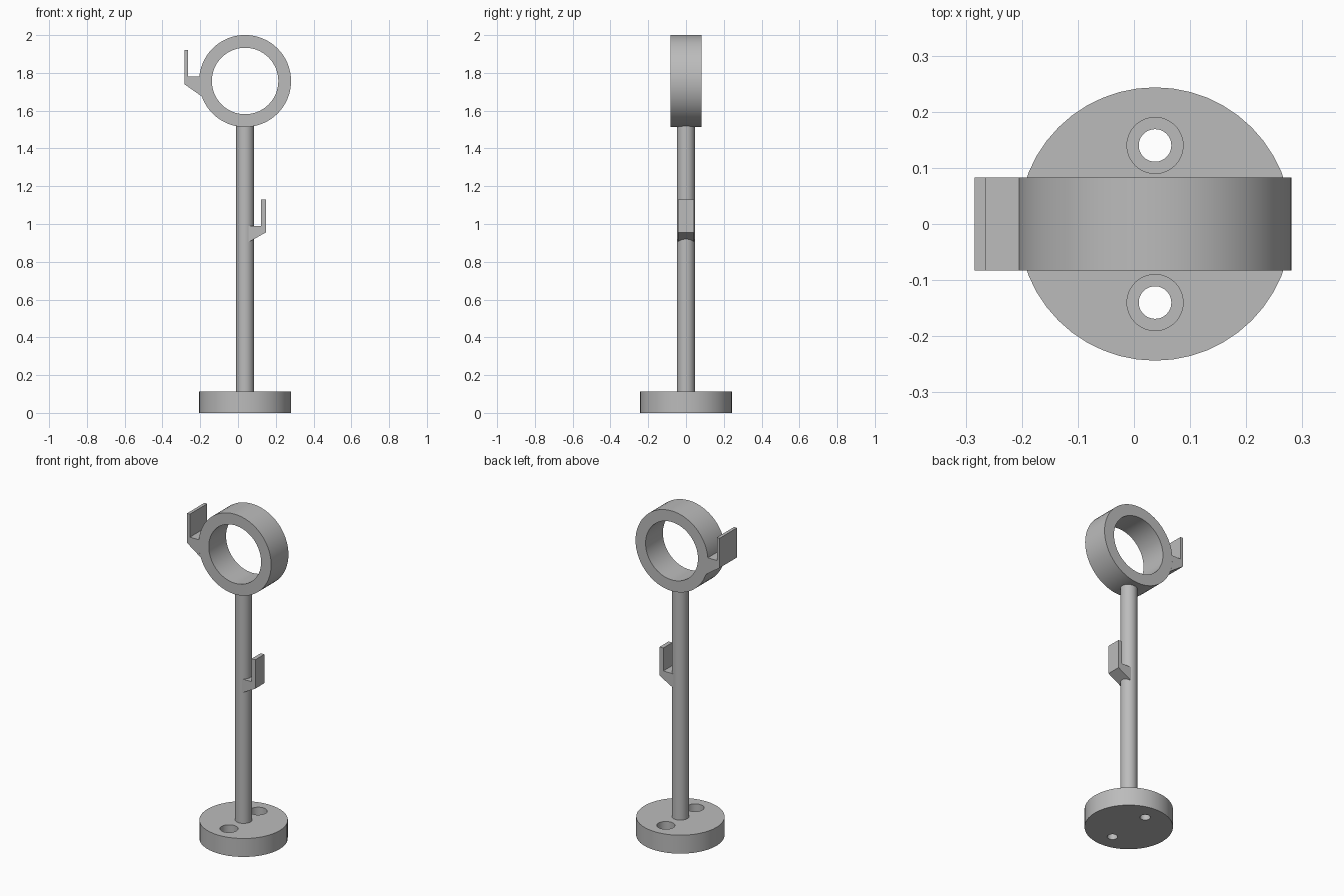
import bpy, bmesh, math
from mathutils import Matrix, Vector

if "Cube" in bpy.data.objects:
    bpy.data.objects.remove(bpy.data.objects["Cube"])

AXIS_X = 0.0375      # shared centre line of base, post and ring
RING_Z, RING_R, RING_HOLE, RING_HALF = 1.757, 0.2435, 0.176, 0.083

grey = bpy.data.materials.new("plain_grey")
grey.use_nodes = True
grey.diffuse_color = (0.5, 0.5, 0.5, 1)
grey.node_tree.nodes["Principled BSDF"].inputs["Base Color"].default_value = (0.5, 0.5, 0.5, 1)


def add_object(name, bm):
    bmesh.ops.recalc_face_normals(bm, faces=bm.faces)
    mesh = bpy.data.meshes.new(name)
    bm.to_mesh(mesh)
    bm.free()
    mesh.materials.append(grey)
    obj = bpy.data.objects.new(name, mesh)
    bpy.context.collection.objects.link(obj)
    return obj


def smooth(obj):
    bpy.ops.object.select_all(action='DESELECT')
    obj.select_set(True)
    bpy.context.view_layer.objects.active = obj
    bpy.ops.object.shade_smooth_by_angle(angle=math.radians(30))


def cylinder(name, radius, z0, z1, y=0.0, sides=48):
    bm = bmesh.new()
    place = Matrix.Translation((AXIS_X, y, (z0 + z1) / 2))
    bmesh.ops.create_cone(bm, cap_ends=True, segments=sides, radius1=radius,
                          radius2=radius, depth=z1 - z0, matrix=place)
    return add_object(name, bm)


def extruded(name, profile, half_width):
    """Extrude an x/z outline symmetrically along y."""
    bm = bmesh.new()
    face = bm.faces.new([bm.verts.new((x, -half_width, z)) for x, z in profile])
    out = bmesh.ops.extrude_face_region(bm, geom=[face], use_keep_orig=True)
    moved = [v for v in out["geom"] if isinstance(v, bmesh.types.BMVert)]
    bmesh.ops.translate(bm, verts=moved, vec=(0, 2 * half_width, 0))
    return add_object(name, bm)


def cut(obj, cutter):
    mod = obj.modifiers.new("cut", 'BOOLEAN')
    mod.operation, mod.solver, mod.object = 'DIFFERENCE', 'EXACT', cutter
    bpy.context.view_layer.objects.active = obj
    bpy.ops.object.modifier_apply(modifier=mod.name)
    bpy.data.objects.remove(cutter)


# Round base with two counterbored screw holes
base = cylinder("base", 0.2435, 0, 0.112)
for y in (-0.14, 0.14):
    cut(base, cylinder("counterbore_cutter", 0.05, 0.06, 0.2, y))
    cut(base, cylinder("screw_cutter", 0.029, -0.1, 0.2, y))
smooth(base)

# Upright post, seated in the base and the ring wall
smooth(cylinder("post", 0.047, 0.1, 1.535))

# Ring: rectangular section spun around the y axis
bm = bmesh.new()
corners = [bm.verts.new((AXIS_X + r, y, RING_Z)) for r, y in
           ((RING_HOLE, -RING_HALF), (RING_R, -RING_HALF),
            (RING_R, RING_HALF), (RING_HOLE, RING_HALF))]
edges = [bm.edges.new((corners[i], corners[(i + 1) % 4])) for i in range(4)]
bmesh.ops.spin(bm, geom=corners + edges, cent=(AXIS_X, 0, RING_Z), axis=(0, 1, 0),
               angle=math.tau, steps=64, use_merge=True)
bmesh.ops.remove_doubles(bm, verts=bm.verts, dist=0.0001)
smooth(add_object("ring", bm))

# Upper hook, its inner end following the ring's curve
arc = []
for degrees in (174.5, 180, 185, 190, 195, 199.5):
    a = math.radians(degrees)
    arc.append((AXIS_X + RING_R * math.cos(a), RING_Z + RING_R * math.sin(a)))
extruded("ring_hook", [(-0.284, 1.74), (-0.284, 1.92), (-0.265, 1.92), (-0.265, 1.78)] + arc,
         RING_HALF)

# Lower hook, rooted inside the post
extruded("post_hook", [(0.147, 0.955), (0.147, 1.13), (0.122, 1.13), (0.122, 0.99),
                       (0.045, 0.99), (0.045, 0.898)], 0.043)
